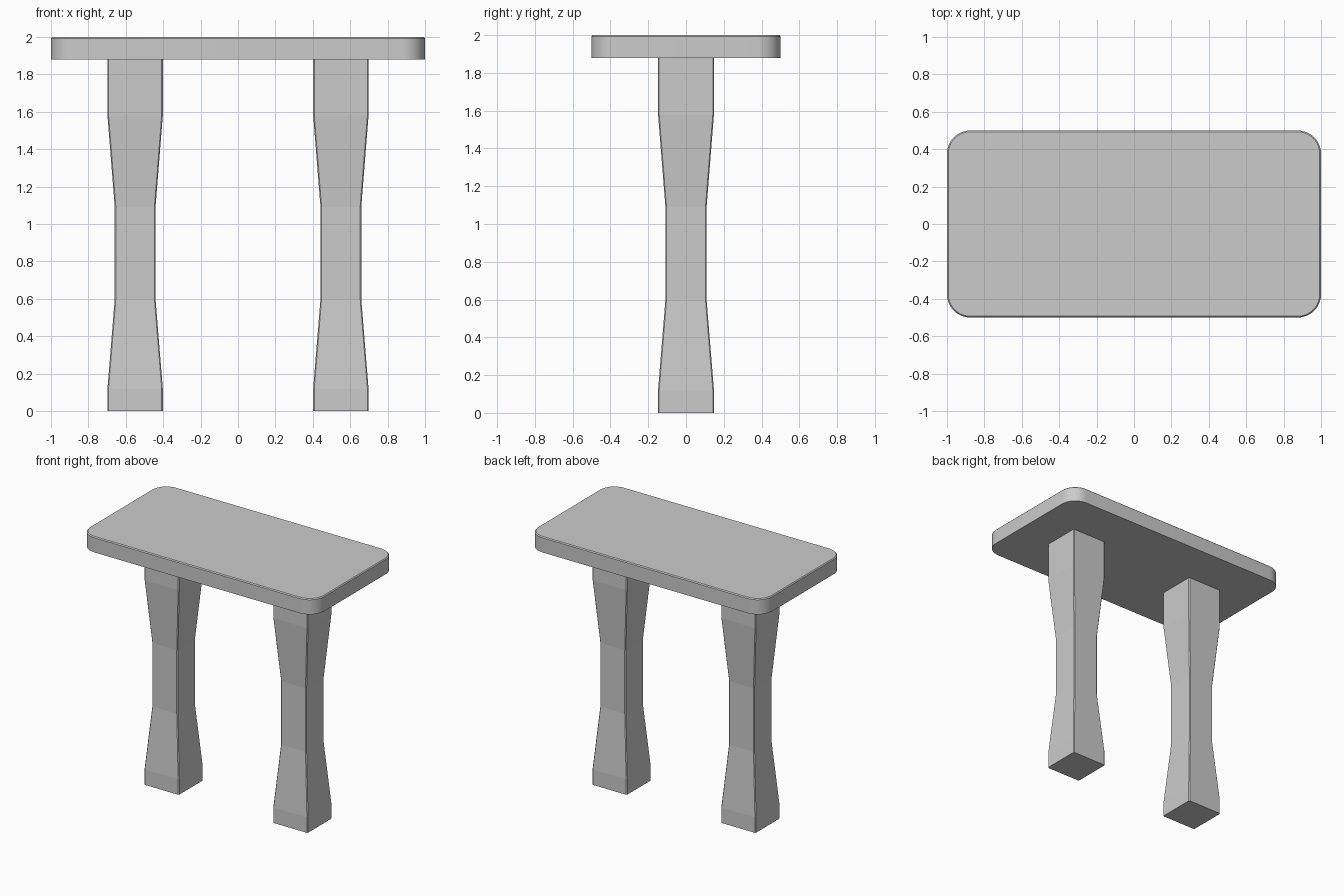
import bpy, bmesh, math

if "Cube" in bpy.data.objects:
    bpy.data.objects.remove(bpy.data.objects["Cube"])


def loft(name, rings, smooth=False):
    """Skin a stack of equal-length point rings and cap both ends."""
    bm = bmesh.new()
    loops = [[bm.verts.new(p) for p in ring] for ring in rings]
    n = len(loops[0])
    for a, b in zip(loops, loops[1:]):
        for i in range(n):
            j = (i + 1) % n
            bm.faces.new((a[i], a[j], b[j], b[i]))
    bm.faces.new(loops[0][::-1])
    bm.faces.new(loops[-1])
    mesh = bpy.data.meshes.new(name)
    bm.to_mesh(mesh)
    bm.free()
    obj = bpy.data.objects.new(name, mesh)
    bpy.context.collection.objects.link(obj)
    if smooth:
        bpy.context.view_layer.objects.active = obj
        obj.select_set(True)
        bpy.ops.object.shade_smooth_by_angle(angle=math.radians(30))
        obj.select_set(False)
    return obj


def rounded_rect(cx, hx, hy, r, z, segments):
    """Counter-clockwise rectangle with rounded or chamfered corners."""
    points = []
    for k, (sx, sy) in enumerate([(1, 1), (-1, 1), (-1, -1), (1, -1)]):
        for i in range(segments + 1):
            a = math.pi / 2 * (k + i / segments)
            points.append((cx + sx * (hx - r) + r * math.cos(a),
                           sy * (hy - r) + r * math.sin(a), z))
    return points


# Tabletop: rounded corners and a narrow chamfer along the upper rim
C = 0.007
loft("tabletop", [
    rounded_rect(0, 1, 0.5, 0.125, 1.88, 10),
    rounded_rect(0, 1, 0.5, 0.125, 2 - C, 10),
    rounded_rect(0, 1 - C, 0.5 - C, 0.125 - C, 2, 10),
], smooth=True)

# Legs: square posts with a narrowed waist and finely chamfered edges
leg_profile = [(0, 0.148), (0.12, 0.148), (0.60, 0.109),
               (1.09, 0.109), (1.58, 0.148), (1.88, 0.148)]
for side, x in (("left", -0.55), ("right", 0.55)):
    loft(side + "_leg",
         [rounded_rect(x, h, h, 0.006, z, 1) for z, h in leg_profile])
